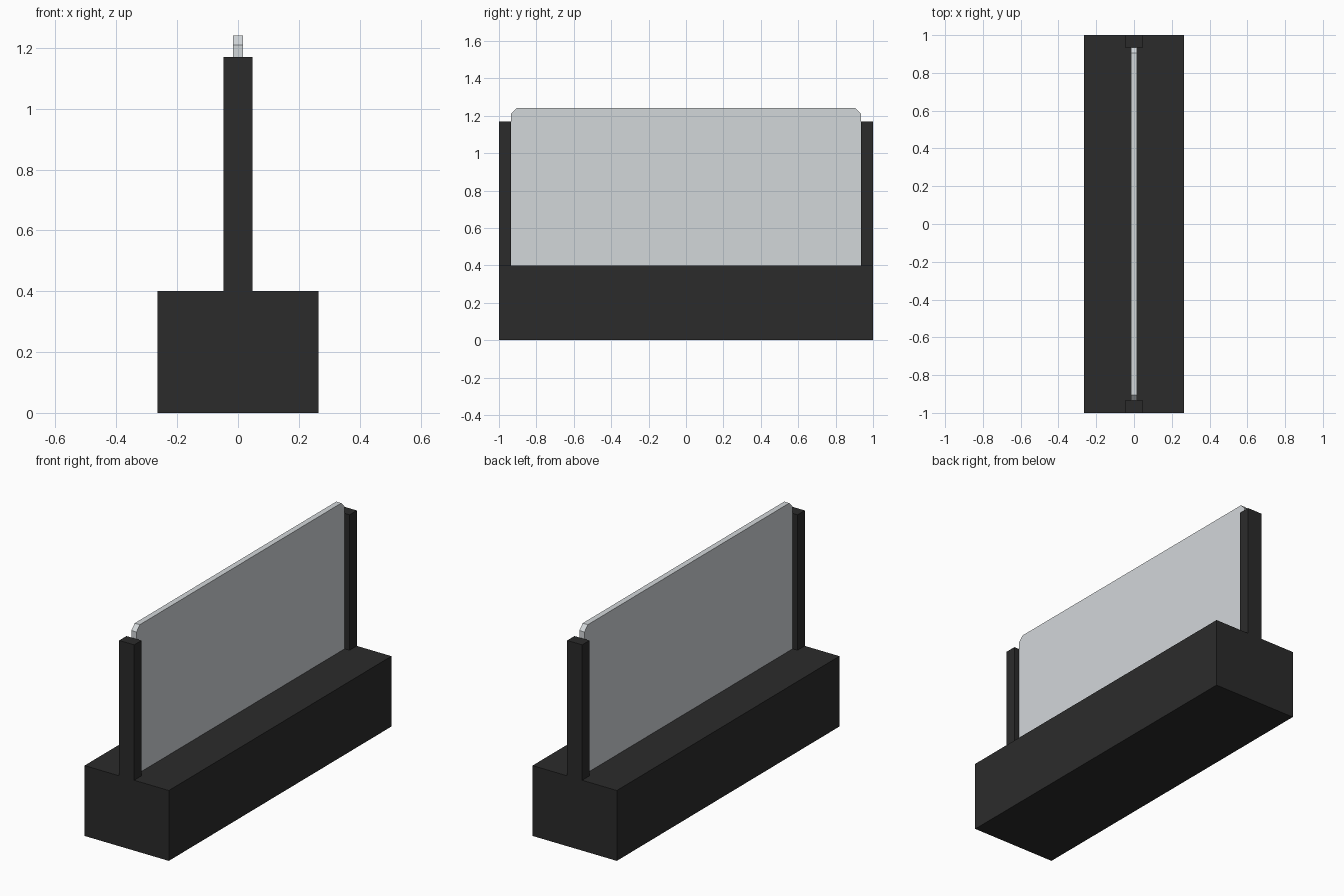
import bpy, bmesh

if "Cube" in bpy.data.objects:
    bpy.data.objects.remove(bpy.data.objects["Cube"])


def material(name, color):
    m = bpy.data.materials.new(name)
    m.diffuse_color = color
    m.use_nodes = True
    m.node_tree.nodes["Principled BSDF"].inputs["Base Color"].default_value = m.diffuse_color
    return m


def prism(name, profile, half_x, mat):
    """Extrude a (y, z) profile symmetrically along x."""
    bm = bmesh.new()
    face = bm.faces.new([bm.verts.new((-half_x, y, z)) for y, z in profile])
    ext = bmesh.ops.extrude_face_region(bm, geom=[face])
    verts = [g for g in ext["geom"] if isinstance(g, bmesh.types.BMVert)]
    bmesh.ops.translate(bm, verts=verts, vec=(2 * half_x, 0, 0))
    bmesh.ops.recalc_face_normals(bm, faces=bm.faces[:])
    mesh = bpy.data.meshes.new(name)
    bm.to_mesh(mesh)
    bm.free()
    mesh.materials.append(mat)
    obj = bpy.data.objects.new(name, mesh)
    bpy.context.collection.objects.link(obj)
    return obj


def rect(y0, y1, z0, z1):
    return [(y0, z0), (y1, z0), (y1, z1), (y0, z1)]


dark = material("dark_paint", (0.024, 0.024, 0.024, 1))
glass = material("pale_glass", (0.65, 0.68, 0.70, 1))

BASE_TOP, POST_TOP, PANEL_TOP = 0.40, 1.17, 1.24
INNER, CHAMFER = 0.935, 0.03

# Solid plinth
prism("base", rect(-1, 1, 0, BASE_TOP), 0.265, dark)

# Posts at both ends
for side, label in ((-1, "front"), (1, "back")):
    y0, y1 = sorted((side * INNER, side * 1.0))
    prism(label + "_post", rect(y0, y1, BASE_TOP, POST_TOP), 0.047, dark)

# Glass panel with clipped upper corners
prism("glass_panel", [
    (-INNER, BASE_TOP), (INNER, BASE_TOP),
    (INNER, PANEL_TOP - CHAMFER), (INNER - CHAMFER, PANEL_TOP),
    (-INNER + CHAMFER, PANEL_TOP), (-INNER, PANEL_TOP - CHAMFER),
], 0.016, glass)
